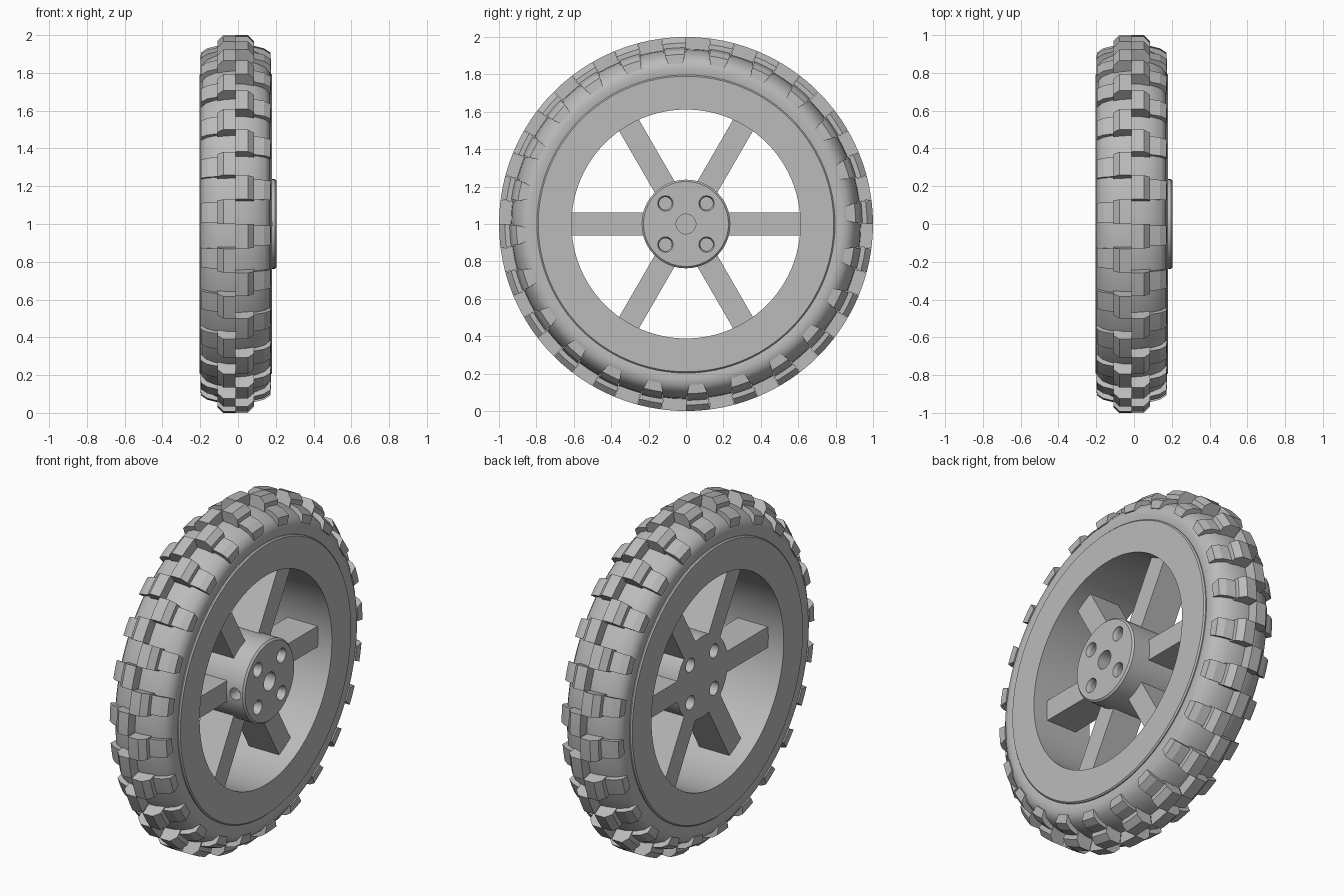
import bpy, bmesh, math
from mathutils import Matrix, Vector

if "Cube" in bpy.data.objects:
    bpy.data.objects.remove(bpy.data.objects["Cube"])

MID = -0.0125      # middle plane of the tyre along x
AXLE_Z = 1.0
STEP = math.radians(15)

grey = bpy.data.materials.new("plain_grey")
grey.use_nodes = True
grey.diffuse_color = (0.5, 0.5, 0.5, 1)
grey.node_tree.nodes["Principled BSDF"].inputs["Base Color"].default_value = (0.5, 0.5, 0.5, 1)


def polar(x, r, a):
    """Point at x, radius r and angle a, measured from the top towards +y."""
    return Vector((x, r * math.sin(a), AXLE_Z + r * math.cos(a)))


def finish(name, bm, smooth=30):
    bmesh.ops.recalc_face_normals(bm, faces=bm.faces)
    mesh = bpy.data.meshes.new(name)
    bm.to_mesh(mesh)
    bm.free()
    mesh.materials.append(grey)
    ob = bpy.data.objects.new(name, mesh)
    bpy.context.collection.objects.link(ob)
    bpy.ops.object.select_all(action='DESELECT')
    ob.select_set(True)
    bpy.context.view_layer.objects.active = ob
    if smooth:
        bpy.ops.object.shade_smooth_by_angle(angle=math.radians(smooth))
    return ob


def sweep(bm, profile, angles, closed):
    """Sweep a closed (x, r) profile round the axle."""
    rings = [[bm.verts.new(polar(x, r, a)) for x, r in profile] for a in angles]
    pairs = list(zip(rings, rings[1:] + rings[:1])) if closed else list(zip(rings, rings[1:]))
    n = len(profile)
    for p, q in pairs:
        for i in range(n):
            j = (i + 1) % n
            bm.faces.new((p[i], p[j], q[j], q[i]))
    if not closed:
        bm.faces.new(rings[0])
        bm.faces.new(rings[-1])
    return rings


def lathe(name, profile, segments=96):
    bm = bmesh.new()
    sweep(bm, profile, [math.tau * i / segments for i in range(segments)], True)
    return finish(name, bm)


def mirrored(half):
    """Full profile from its +x half, shifted to the wheel's middle plane."""
    full = half + [(-x, r) for x, r in reversed(half) if x > 0]
    return [(MID + x, r) for x, r in full]


# Tyre carcass and rim
lathe("tyre", mirrored([(0.17, 0.76), (0.178, 0.79), (0.185, 0.83), (0.178, 0.865),
                        (0.155, 0.895), (0.1, 0.92), (0.05, 0.932), (0, 0.935)]))
lathe("rim", mirrored([(0.1925, 0.612), (0.1925, 0.79), (0.185, 0.797), (0.15, 0.797)]))

# Tread: each lug is a centre block and a shoulder block, staggered left to right
CENTRE = [(0, 0.91), (0, 1.0), (0.065, 1.0), (0.097, 0.968), (0.097, 0.9)]
SHOULDER = [(0.09, 0.9), (0.09, 0.945), (0.15, 0.93), (0.184, 0.907), (0.187, 0.86), (0.15, 0.86)]


def lugs(name, half, side, width):
    bm = bmesh.new()
    profile = [(MID + side * x, r) for x, r in half]
    for k in range(24):
        mid = STEP * (k - side * 0.25)
        rings = sweep(bm, profile, [mid + math.radians(width) * t for t in (-0.5, 0, 0.5)], False)
        # Narrow the foot of the shoulder blocks
        if half is SHOULDER:
            for ring in (rings[0], rings[-1]):
                for v in ring[-2:]:
                    v.co = v.co.lerp(rings[1][ring.index(v)].co, 0.2)
    finish(name, bm, 20)


for side, label in ((1, "left"), (-1, "right")):
    lugs(label + "_centre_lugs", CENTRE, side, 7.4)
    lugs(label + "_shoulder_lugs", SHOULDER, side, 6.6)

# Six spokes
BACK, FRONT, HUB_FRONT = -0.105, 0.09, 0.205
bm = bmesh.new()
for k in range(6):
    turn = Matrix.Translation((0, 0, AXLE_Z)) @ Matrix.Rotation(k * math.pi / 3, 4, 'X')
    place = Matrix.Translation(((BACK + FRONT) / 2, 0.425, 0))
    size = Matrix.Diagonal((FRONT - BACK, 0.4, 0.122, 1))
    bmesh.ops.create_cube(bm, size=1, matrix=turn @ place @ size)
finish("spokes", bm, 0)


# Hub with a thin chamfer and drilled holes
def cylinder(bm, start, direction, radius, depth, radius_end=None, segments=32):
    d = Vector(direction)
    turn = d.to_track_quat('Z', 'Y').to_matrix().to_4x4()
    bmesh.ops.create_cone(bm, cap_ends=True, segments=segments, radius1=radius,
                          radius2=radius if radius_end is None else radius_end, depth=depth,
                          matrix=Matrix.Translation(Vector(start) + d * depth / 2) @ turn)


bm = bmesh.new()
cylinder(bm, (BACK, 0, AXLE_Z), (1, 0, 0), 0.237, HUB_FRONT - BACK, segments=64)
rim_edges = [e for e in bm.edges if all(v.co.x > FRONT for v in e.verts)]
bmesh.ops.bevel(bm, geom=rim_edges, offset=0.01, segments=1, affect='EDGES')
hub = finish("hub", bm)


def drill(start, direction, radius, depth, radius_end=None):
    bm = bmesh.new()
    cylinder(bm, start, direction, radius, depth, radius_end)
    cutter = finish("hole_cutter", bm)
    cutter.hide_render = True
    mod = hub.modifiers.new("hole", 'BOOLEAN')
    mod.operation, mod.solver, mod.object = 'DIFFERENCE', 'EXACT', cutter
    bpy.context.view_layer.objects.active = hub
    bpy.ops.object.modifier_apply(modifier=mod.name)
    bpy.data.objects.remove(cutter)


drill((HUB_FRONT + 0.02, 0, AXLE_Z), (-1, 0, 0), 0.053, 0.12)
for y in (-0.11, 0.11):
    for z in (-0.11, 0.11):
        drill((HUB_FRONT + 0.01, y, AXLE_Z + z), (-1, 0, 0), 0.045, 0.03, 0.034)
        drill((HUB_FRONT + 0.01, y, AXLE_Z + z), (-1, 0, 0), 0.034, 0.1)
        drill((BACK - 0.02, y, AXLE_Z + z), (1, 0, 0), 0.04, 0.1)
drill((0.148, -0.26, AXLE_Z), (0, 1, 0), 0.035, 0.1)
bpy.ops.object.select_all(action='DESELECT')
hub.select_set(True)
bpy.context.view_layer.objects.active = hub
bpy.ops.object.shade_smooth_by_angle(angle=math.radians(30))
